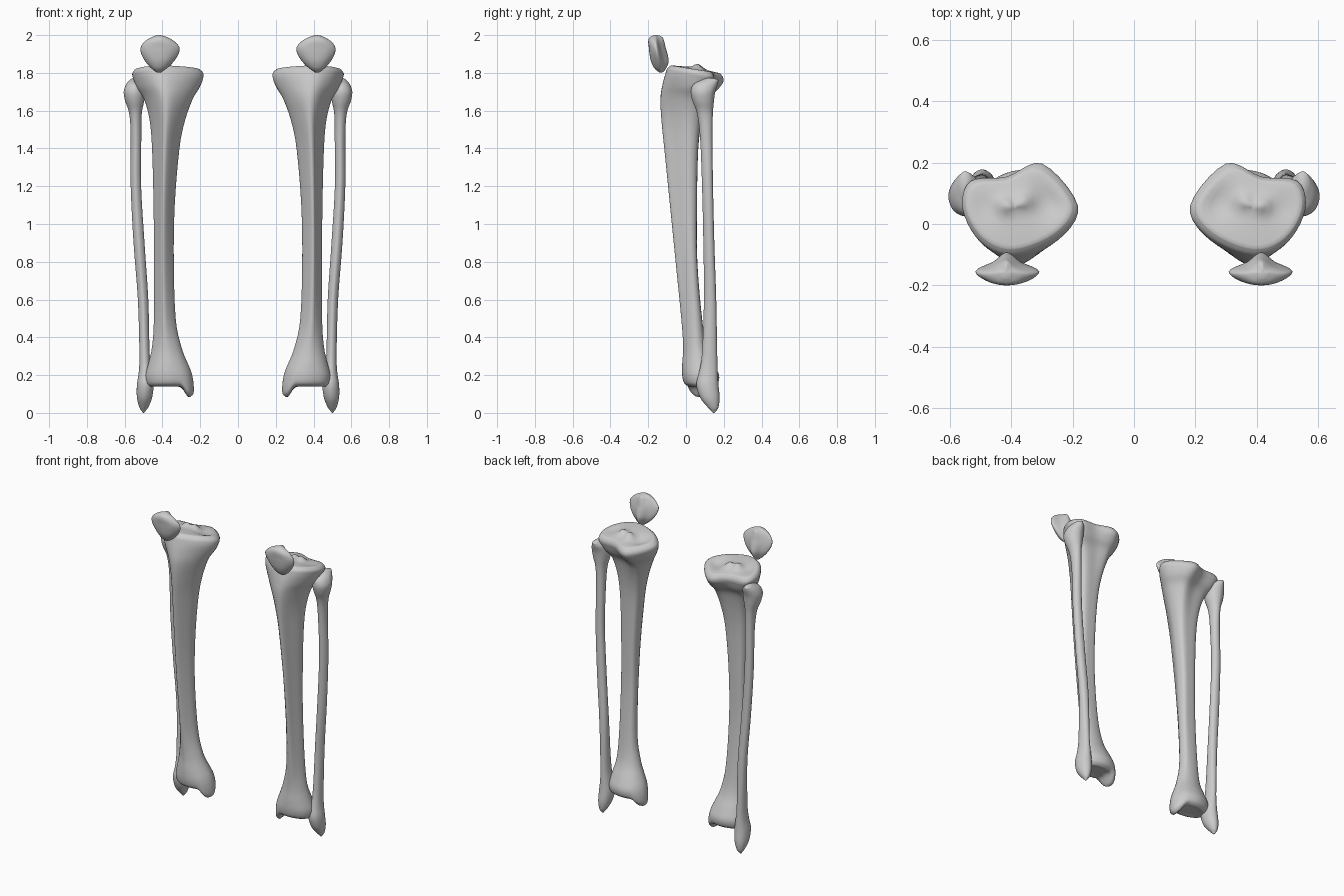
import bpy, bmesh
from math import cos, sin, pi, exp

if "Cube" in bpy.data.objects:
    bpy.data.objects.remove(bpy.data.objects["Cube"])

# Cross-section outlines, 8 points: inner side, front-inner, front, front-outer, outer, back-outer, back, back-inner
PLATEAU = [(-1, .1), (-.68, -.6), (.1, -1), (.68, -.72), (1, 0), (.87, .62), (.24, .72), (-.38, 1)]
CREST = [(-.95, .3), (-.6, -.35), (.1, -1), (.58, -.4), (1, .4), (.75, .9), (0, 1), (-.75, .9)]
ROUND = [(-cos(i * pi / 4), -sin(i * pi / 4)) for i in range(8)]
KNEECAP = [(-1, -.1), (-.62, -.78), (0, -1), (.62, -.78), (1, -.1), (.5, .4), (0, 1), (-.5, .4)]
SHAPES = [PLATEAU, CREST, ROUND, KNEECAP]

# Sections: z, x min, x max, y min, y max, shape index (fractions blend)
TIBIA = [
    (.14, .25, .47, .015, .15, 2), (.158, .235, .485, -.01, .17, 2),
    (.20, .238, .49, -.02, .175, 2), (.26, .265, .475, -.02, .15, 1.9),
    (.35, .30, .455, -.015, .11, 1.7), (.5, .33, .445, -.025, .085, 1.3),
    (.8, .34, .445, -.055, .06, 1), (1.1, .335, .447, -.085, .058, 1),
    (1.4, .31, .455, -.115, .065, 1), (1.55, .28, .468, -.13, .085, .8),
    (1.66, .24, .497, -.135, .12, .5), (1.72, .205, .535, -.125, .165, .25),
    (1.77, .185, .553, -.11, .195, 0), (1.80, .185, .56, -.10, .197, 0),
    (1.82, .205, .547, -.08, .18, 0)]
FIBULA = [
    (.01, .49, .51, .135, .16, 2), (.03, .475, .522, .115, .172, 2),
    (.08, .455, .535, .075, .178, 2), (.15, .447, .535, .055, .172, 2),
    (.22, .458, .525, .07, .168, 2), (.32, .468, .522, .085, .165, 2),
    (.6, .475, .53, .095, .16, 1.7), (.9, .495, .553, .092, .15, 1.7),
    (1.2, .513, .568, .085, .143, 1.7), (1.45, .512, .568, .075, .14, 1.8),
    (1.58, .51, .575, .06, .142, 2), (1.65, .497, .597, .035, .148, 2),
    (1.7, .492, .605, .025, .155, 2), (1.74, .503, .592, .04, .168, 2),
    (1.763, .527, .573, .085, .172, 2)]
PATELLA = [
    (1.805, .405, .435, -.145, -.12, 3), (1.825, .375, .46, -.168, -.105, 3),
    (1.86, .34, .49, -.185, -.092, 3), (1.9, .315, .512, -.193, -.098, 3),
    (1.935, .31, .515, -.197, -.108, 3), (1.965, .335, .495, -.2, -.115, 3),
    (1.985, .365, .465, -.195, -.122, 3), (1.996, .395, .44, -.18, -.135, 3)]


def spline(a, b, c, d, t):
    """Catmull-Rom point between tuples b and c."""
    return tuple(q + .5 * t * (r - p + t * (2 * p - 5 * q + 4 * r - s + t * (3 * (q - r) + s - p)))
                 for p, q, r, s in zip(a, b, c, d))


def step(v):
    v = max(0, min(1, v))
    return v * v * (3 - 2 * v)


def bump(x, y, cx, cy, r):
    return exp(-((x - cx) ** 2 + (y - cy) ** 2) / (r * r))


def outline(sec):
    """Smooth closed loop fitted to the section's bounding box."""
    z, x0, x1, y0, y1, k = sec
    k = max(0, min(3, k))
    i = min(int(k), 2)
    f = k - i
    p = [(a[0] * (1 - f) + b[0] * f, a[1] * (1 - f) + b[1] * f) for a, b in zip(SHAPES[i], SHAPES[i + 1])]
    pts = [spline(p[j - 1], p[j], p[(j + 1) % 8], p[(j + 2) % 8], t / 5) for j in range(8) for t in range(5)]
    xs, ys = [q[0] for q in pts], [q[1] for q in pts]
    return [(x0 + (x1 - x0) * (x - min(xs)) / (max(xs) - min(xs)),
             y0 + (y1 - y0) * (y - min(ys)) / (max(ys) - min(ys)), z) for x, y in pts]


def loft(name, sections, side, cap, deform=None):
    s = sections
    n = len(s)
    secs = [spline(s[max(i - 1, 0)], s[i], s[i + 1], s[min(i + 2, n - 1)], t / 4)
            for i in range(n - 1) for t in range(4)] + [s[-1]]
    walls = [outline(q) for q in secs]

    def cap_rings(ring, sign):
        cx = sum(p[0] for p in ring) / len(ring)
        cy = sum(p[1] for p in ring) / len(ring)
        return [([(cx + (x - cx) * r, cy + (y - cy) * r, z + sign * cap * (1 - r * r)) for x, y, z in ring], r)
                for r in (.9, .78, .65, .5, .35, .2, .06)]

    rings = cap_rings(walls[0], -1)[::-1] + [(w, 1) for w in walls] + cap_rings(walls[-1], 1)
    bm = bmesh.new()
    loops = []
    for ring, r in rings:
        pts = [deform(*p, r) if deform else p for p in ring]
        loops.append([bm.verts.new((side * x, y, z)) for x, y, z in pts])
    for a, b in zip(loops, loops[1:]):
        for i in range(len(a)):
            bm.faces.new((a[i - 1], a[i], b[i], b[i - 1]))
    bm.faces.new(loops[0])
    bm.faces.new(loops[-1])
    bmesh.ops.recalc_face_normals(bm, faces=bm.faces)
    for f in bm.faces:
        f.smooth = True
    me = bpy.data.meshes.new(name)
    bm.to_mesh(me)
    bm.free()
    ob = bpy.data.objects.new(name, me)
    bpy.context.collection.objects.link(ob)


def tibia_detail(x, y, z, r):
    # sloping plateau, two shallow dishes and a central ridge
    top = step((z - 1.62) / .18)
    dz = -.16 * (y - .04) * top
    if z > 1.7:
        w = step((1 - r) / .35)
        dz += w * (.026 * bump(x, y, .36, .07, .025) + .026 * bump(x, y, .415, .06, .025)
                   - .02 * bump(x, y, .275, .07, .06) - .008 * bump(x, y, .49, .05, .05))
    # inner ankle knob and hollow joint surface
    if z < .3:
        dz -= .055 * step((.305 - x) / .045) * step((.24 - z) / .09) * bump(0, y, 0, .065, .09)
        dz += .012 * step((1 - r) / .4) * bump(x, y, .38, .08, .07)
    return x, y, z + dz


# Mirrored pair of lower legs
for label, side in (("left", 1), ("right", -1)):
    loft(label + "_shin_bone", TIBIA, side, .008, tibia_detail)
    loft(label + "_calf_bone", FIBULA, side, .01)
    loft(label + "_kneecap", PATELLA, side, .004)
